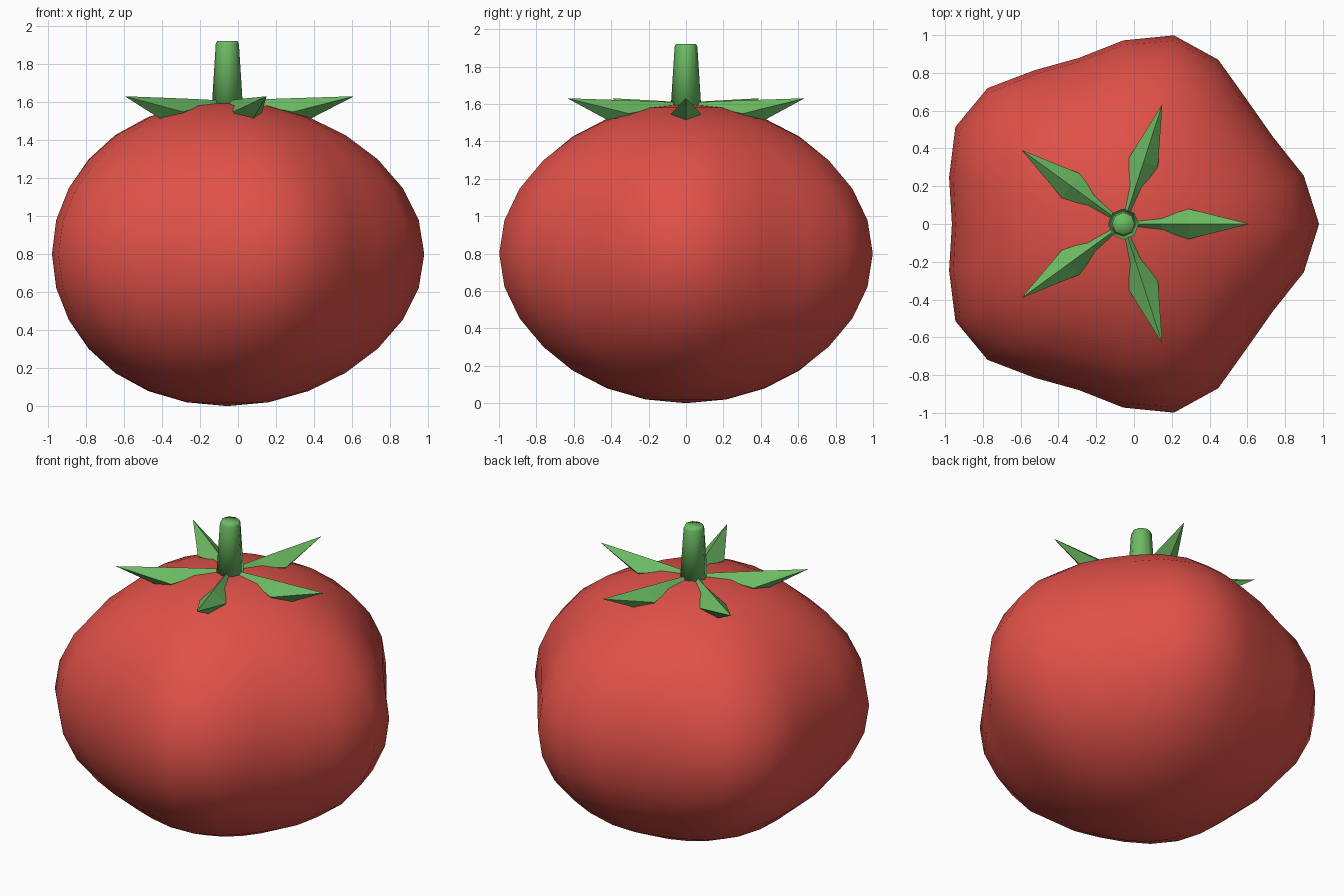
import bpy
import bmesh
from math import sin, cos, pi, radians

default = bpy.data.objects.get("Cube")
if default:
    bpy.data.objects.remove(default)

CX = -0.056  # axis of the fruit


def make_material(name, rgb):
    mat = bpy.data.materials.new(name)
    mat.use_nodes = True
    mat.diffuse_color = (*rgb, 1)
    mat.node_tree.nodes["Principled BSDF"].inputs["Base Color"].default_value = (*rgb, 1)
    return mat


red = make_material("tomato red", (0.74, 0.082, 0.065))
green = make_material("leaf green", (0.15, 0.5, 0.125))


def finish(bm, name, mat, smooth):
    bmesh.ops.recalc_face_normals(bm, faces=bm.faces)
    for face in bm.faces:
        face.smooth = smooth
    mesh = bpy.data.meshes.new(name)
    bm.to_mesh(mesh)
    bm.free()
    mesh.materials.append(mat)
    obj = bpy.data.objects.new(name, mesh)
    obj.location.x = CX
    bpy.context.collection.objects.link(obj)
    return obj


def bridge(bm, rings):
    """Join consecutive rings of vertices with quads."""
    for a, b in zip(rings, rings[1:]):
        n = len(a)
        for i in range(n):
            j = (i + 1) % n
            bm.faces.new((a[i], a[j], b[j], b[i]))


def fan(bm, ring, point):
    tip = bm.verts.new(point)
    for i in range(len(ring)):
        bm.faces.new((ring[i], ring[(i + 1) % len(ring)], tip))


# Fruit: squashed sphere with five soft lobes that fade towards the poles
bm = bmesh.new()
rows, segments = 14, 24
rings = []
for r in range(1, rows):
    polar = pi * r / rows
    ring = []
    for s in range(segments):
        a = 2 * pi * s / segments
        radius = sin(polar) * (0.972 + 0.064 * sin(polar) ** 2 * cos(5 * a))
        ring.append(bm.verts.new((radius * cos(a), radius * sin(a), 0.8 - 0.8 * cos(polar))))
    rings.append(ring)
bridge(bm, rings)
fan(bm, rings[0], (0, 0, 0))
fan(bm, rings[-1], (0, 0, 1.6))
finish(bm, "fruit", red, True)

# Stem: tapered eight-sided post with a softened rim
bm = bmesh.new()
rings = []
for radius, z in ((0.082, 1.57), (0.061, 1.905), (0.054, 1.92)):
    rings.append([bm.verts.new((radius * cos(2 * pi * i / 8), radius * sin(2 * pi * i / 8), z))
                  for i in range(8)])
bridge(bm, rings)
bm.faces.new(rings[0])
bm.faces.new(rings[-1])
finish(bm, "stem", green, True)

# Leaves: five pointed blades with a diamond cross-section
# (distance, half width, ridge height, side height, keel height)
sections = ((0.04, 0.02, 1.608, 1.585, 1.56),
            (0.2, 0.034, 1.615, 1.575, 1.53),
            (0.346, 0.08, 1.62, 1.548, 1.465))
for k in range(5):
    bm = bmesh.new()
    rings = [[bm.verts.new(p) for p in ((d, 0, top), (d, w, side), (d, 0, keel), (d, -w, side))]
             for d, w, top, side, keel in sections]
    bridge(bm, rings)
    bm.faces.new(rings[0])
    fan(bm, rings[-1], (0.667, 0, 1.63))
    leaf = finish(bm, f"leaf_{k + 1}", green, False)
    leaf.rotation_euler.z = radians(72 * k)
